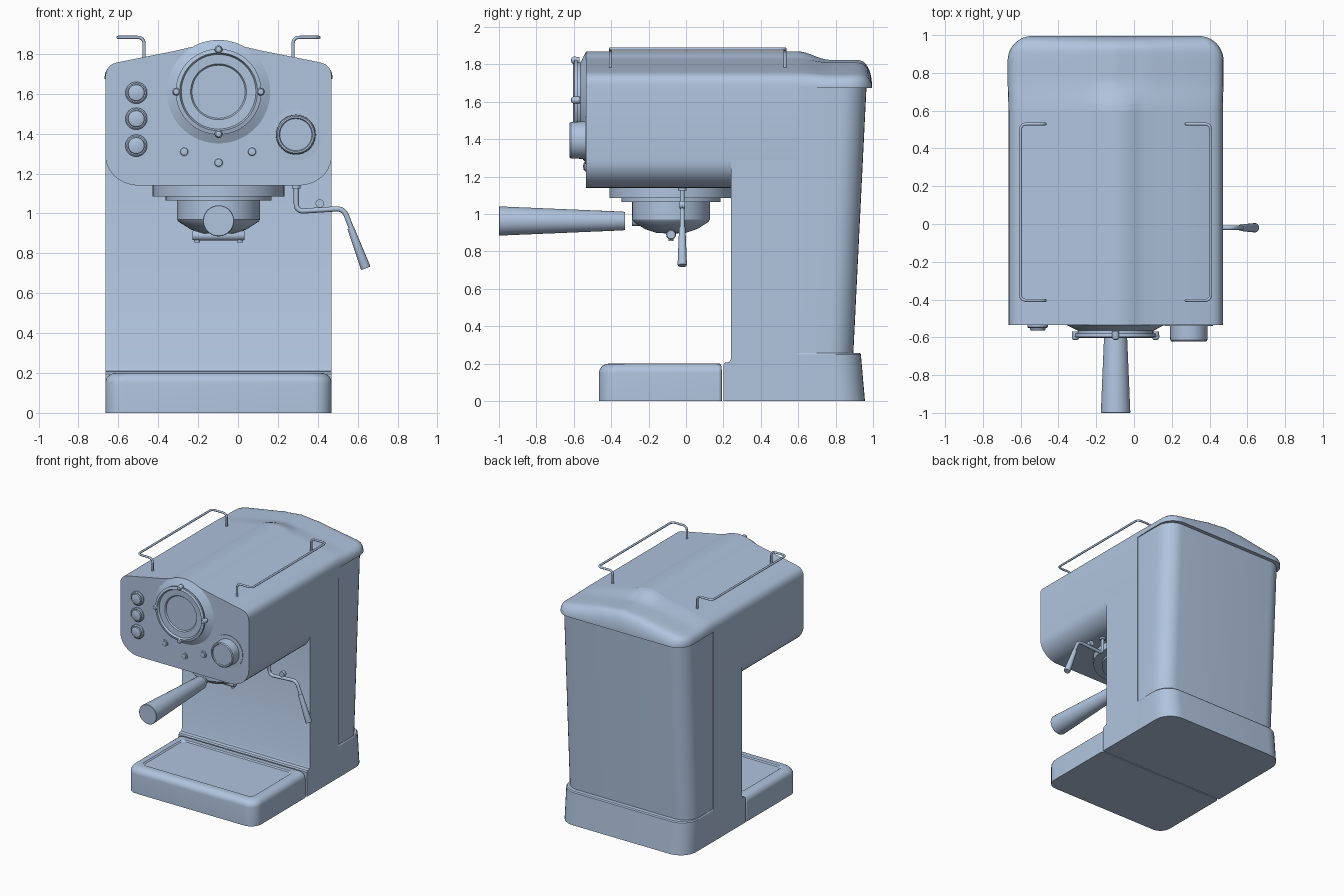
import bpy, bmesh, math
from mathutils import Vector

cube = bpy.data.objects.get("Cube")
if cube:
    bpy.data.objects.remove(cube, do_unlink=True)

CX = -0.0975      # centre line of the machine
HALF = 0.5675     # half width of the body
FRONT = -0.535    # front panel plane
parts = []

steel = bpy.data.materials.new("blue_grey_steel")
steel.use_nodes = True
colour = (0.434, 0.552, 0.73, 1)
steel.diffuse_color = colour
steel.node_tree.nodes["Principled BSDF"].inputs["Base Color"].default_value = colour


def add_object(name, data):
    ob = bpy.data.objects.new(name, data)
    bpy.context.collection.objects.link(ob)
    data.materials.append(steel)
    if ob.type == 'MESH':
        parts.append(ob)
    return ob


def loft(name, rings):
    """Skin closed rings of equal length and cap both ends."""
    bm = bmesh.new()
    loops = [[bm.verts.new(p) for p in ring] for ring in rings]
    n = len(loops[0])
    for a, b in zip(loops, loops[1:]):
        for i in range(n):
            j = (i + 1) % n
            bm.faces.new((a[i], a[j], b[j], b[i]))
    bm.faces.new(loops[0])
    bm.faces.new(loops[-1])
    bmesh.ops.remove_doubles(bm, verts=bm.verts, dist=1e-5)
    bmesh.ops.recalc_face_normals(bm, faces=bm.faces)
    mesh = bpy.data.meshes.new(name)
    bm.to_mesh(mesh)
    bm.free()
    return add_object(name, mesh)


def lathe(name, profile, origin, direction, sides=48):
    """Turn (radius, distance) pairs around a direction."""
    quat = Vector(direction).to_track_quat('Z', 'Y')
    rings = []
    for r, d in profile:
        r = max(r, 0.0005)
        rings.append([Vector(origin) + quat @ Vector((r * math.cos(t), r * math.sin(t), d))
                      for t in (math.tau * i / sides for i in range(sides))])
    return loft(name, rings)


def plan(z, half, y0, y1, r_front, r_back, steps=8):
    """Rounded rectangle seen from above."""
    ring = []
    corners = ((1, y0, r_front, -90), (1, y1, r_back, 0), (-1, y1, r_back, 90), (-1, y0, r_front, 180))
    for side, y, r, start in corners:
        cy = y + r if y == y0 else y - r
        for i in range(steps + 1):
            a = math.radians(start + 90 * i / steps)
            ring.append((CX + side * (half - r) + r * math.cos(a), cy + r * math.sin(a), z))
    return ring


def tube(name, points, radius, bend):
    """Round wire along a path with softened corners."""
    pts = [Vector(p) for p in points]
    path = [pts[0]]
    for a, b, c in zip(pts, pts[1:], pts[2:]):
        p, q = b + (a - b).normalized() * bend, b + (c - b).normalized() * bend
        path += [p.lerp(b, t).lerp(b.lerp(q, t), t) for t in (i / 6 for i in range(7))]
    path.append(pts[-1])
    cu = bpy.data.curves.new(name, 'CURVE')
    cu.dimensions = '3D'
    cu.bevel_depth = radius
    cu.bevel_resolution = 3
    cu.use_fill_caps = True
    sp = cu.splines.new('POLY')
    sp.points.add(len(path) - 1)
    for sp_point, p in zip(sp.points, path):
        sp_point.co = (*p, 1)
    sp.use_smooth = True
    return add_object(name, cu)


# Roof outline: shoulder, slope and the bump that follows the gauge
def roof(bump):
    arc = [(0.26 * math.sin(a), 1.61 + 0.26 * math.cos(a))
           for a in (math.radians(30 - 5 * i) for i in range(7))]
    outline = [(HALF, 1.685), (0.564, 1.71), (0.553, 1.732), (0.535, 1.748), (0.51, 1.757),
               (0.35, 1.789), (0.21, 1.817), (0.16, 1.829)]
    return outline + [(u, z * bump + (1.845 - 0.12 * u) * (1 - bump)) for u, z in arc]


def mirrored(half):
    return half + [(-u, z) for u, z in reversed(half) if u > 1e-4]


# Head
under = [(0.40 + 0.1675 * math.sin(a), 1.29 - 0.15 * math.cos(a))
         for a in (math.radians(9 * i) for i in range(11))]
section = mirrored(under + roof(1))
loft("head_housing", [[(CX + u, y, z) for u, z in section] for y in (FRONT, 0.6)])

# Column with a small stepped foot
side_shape = [(0.2, 0), (0.2, 0.195), (0.207, 0.205), (0.232, 0.21), (0.24, 0.225),
              (0.24, 1.5), (0.6, 1.5), (0.6, 0)]
loft("column", [[(CX + s * HALF, y, z) for y, z in side_shape] for s in (-1, 1)])

# Rear shell and plinth
loft("rear_shell", [plan(0.2, 0.56, 0.55, 0.892, 0.01, 0.13), plan(1.7, 0.562, 0.55, 0.966, 0.01, 0.13)])
loft("rear_plinth", [plan(0, HALF, 0.58, 0.957, 0.005, 0.14), plan(0.25, HALF, 0.58, 0.935, 0.005, 0.14),
                     plan(0.258, 0.562, 0.58, 0.928, 0.005, 0.135)])

# Rear lid: roof sections that flatten and round over at the back
rings = []
steps = 22
for i in range(steps + 1):
    y = 0.6 + 0.395 * math.sin(math.pi / 2 * i / steps)
    fade = min(1, (y - 0.6) / 0.17)
    fade = fade * fade * (3 - 2 * fade)
    corner = max(0, y - 0.865)
    width = HALF - 0.13 + math.sqrt(max(0, 0.13 ** 2 - corner ** 2)) + 0.004 * fade
    edge = max(0, (y - 0.9) / 0.095)
    rise = max(0.03, (1 - min(1, edge) ** 3) ** 0.5) * (1 - 0.12 * fade)
    half = [(HALF, 1.675)] + roof(1 - fade)
    rings.append([(CX + u * width / HALF, y, 1.675 + (z - 1.675) * rise) for u, z in mirrored(half)])
loft("rear_lid", rings)

# Drip tray with rolled rim and shallow well
tray = [plan(0, HALF, -0.465, 0.192, 0.09, 0.02)]
for i in range(7):
    a = math.radians(15 * i)
    d = 0.05 * (1 - math.cos(a))
    tray.append(plan(0.15 + 0.05 * math.sin(a), HALF - d, -0.465 + d, 0.192 - d * 0.2, 0.09, 0.02))
tray += [plan(0.2, 0.49, -0.385, 0.14, 0.04, 0.04), plan(0.192, 0.48, -0.375, 0.13, 0.035, 0.035)]
loft("drip_tray", tray)

# Gauge on a conical seat
OUT = (0, -1, 0)
gauge = (CX, FRONT, 1.61)
lathe("gauge", [(0, -0.01), (0.259, -0.01), (0.259, 0), (0.2, 0.03), (0.2, 0.045), (0.213, 0.045),
                (0.215, 0.062), (0.195, 0.068), (0.187, 0.052), (0.14, 0.05), (0.133, 0.04), (0, 0.04)],
      gauge, OUT, 72)
for i in range(4):
    a = math.pi / 2 * i
    lathe("gauge_stud", [(0, 0.035), (0.018, 0.035), (0.02, 0.065), (0.014, 0.077), (0, 0.08)],
          (CX + 0.212 * math.cos(a), FRONT, 1.61 + 0.212 * math.sin(a)), OUT, 16)

# Push buttons, indicator lamps and dial knob
for z in (1.605, 1.475, 1.34):
    lathe("push_button", [(0, -0.01), (0.055, -0.01), (0.055, 0.01), (0.048, 0.016), (0.042, 0.016),
                          (0.04, 0.027), (0.034, 0.03), (0, 0.03)], (-0.51, FRONT, z), OUT, 32)
for x, z in ((-0.27, 1.31), (CX, 1.255), (0.07, 1.31)):
    lathe("indicator_lamp", [(0, -0.01), (0.027, -0.01), (0.027, 0.006), (0.02, 0.008),
                             (0.018, 0.013), (0, 0.015)], (x, FRONT, z), OUT, 24)
lathe("dial_knob", [(0, -0.01), (0.128, -0.01), (0.128, 0.004), (0.1, 0.006), (0.098, 0.08),
                    (0.092, 0.087), (0.084, 0.087), (0.08, 0.08), (0, 0.08)], (0.29, FRONT, 1.395), OUT, 56)

# Brew group and filter holder
UP, GY = (0, 0, 1), -0.08
lathe("brew_group", [(0, 1.15), (0.33, 1.15), (0.33, 1.085), (0.265, 1.085), (0.265, 1.065), (0, 1.065)],
      (CX, GY, 0), UP, 64)
lathe("filter_basket", [(0, 1.07), (0.208, 1.07), (0.208, 0.97), (0.2, 0.958), (0.14, 0.92), (0.08, 0.9),
                        (0, 0.895)], (CX, GY, 0), UP, 56)
lathe("spout_bar", [(0, -0.13), (0.022, -0.13), (0.026, -0.12), (0.026, 0.12), (0.022, 0.13), (0, 0.13)],
      (CX, GY, 0.89), (1, 0, 0), 24)
for s in (-1, 1):
    lathe("spout_nozzle", [(0, 0.855), (0.014, 0.855), (0.014, 0.89), (0, 0.89)], (CX + s * 0.107, GY, 0), UP, 20)
lathe("holder_neck", [(0, 0.2), (0.026, 0.2), (0.026, 0.29), (0, 0.29)], (CX, 0, 0.963), OUT, 24)
lathe("holder_handle", [(0, 0.325), (0.047, 0.325), (0.05, 0.335), (0.078, 0.997), (0.075, 1), (0, 1)],
      (CX, 0, 0.963), OUT, 40)

# Steam wand with grip
WY = -0.02
tube("steam_wand", [(0.292, WY, 1.15), (0.292, WY, 1.01), (0.53, WY, 1.025), (0.578, WY, 0.9)], 0.013, 0.04)
lathe("wand_collar", [(0, 1.125), (0.022, 1.125), (0.022, 1.15), (0, 1.15)], (0.292, WY, 0), UP, 24)
lathe("wand_stud", [(0, -0.015), (0.021, -0.015), (0.021, 0.015), (0, 0.015)], (0.41, WY, 1.05), OUT, 24)
lathe("wand_grip", [(0, 0), (0.017, 0), (0.025, 0.21), (0.023, 0.216), (0, 0.216)],
      (0.565, WY, 0.927), (0.075, 0, -0.2), 24)

# Cup rails, mirrored on the roof
for s in (-1, 1):
    inner, outer = CX + s * 0.373, CX + s * 0.504
    y0, y1, top = -0.405, 0.53, 1.883
    tube("cup_rail", [(inner, y0, 1.77), (inner, y0, top), (outer, y0, top), (outer, y1, top),
                      (inner, y1, top), (inner, y1, 1.77)], 0.008, 0.035)

# Smooth the curved faces, keep edges sharp
bpy.ops.object.select_all(action='DESELECT')
for ob in parts:
    ob.select_set(True)
bpy.context.view_layer.objects.active = parts[0]
bpy.ops.object.shade_smooth_by_angle(angle=math.radians(30))
